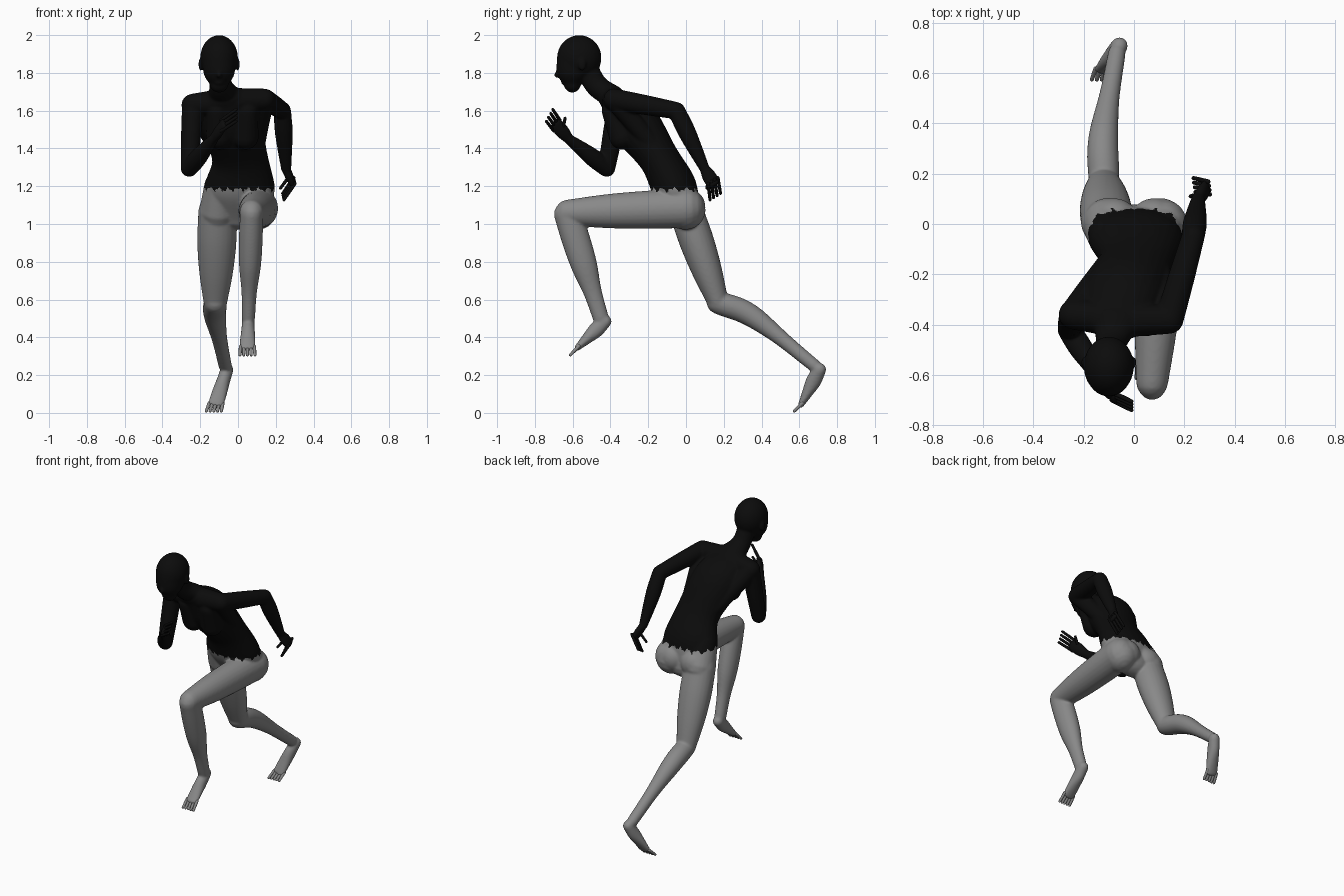
import bpy, bmesh, math
from mathutils import Vector, Matrix

default_cube = bpy.data.objects.get("Cube")
if default_cube:
    bpy.data.objects.remove(default_cube)


def make_material(name, value):
    colour = (value, value, value, 1)
    material = bpy.data.materials.new(name)
    material.use_nodes = True
    material.diffuse_color = colour
    material.node_tree.nodes["Principled BSDF"].inputs["Base Color"].default_value = colour
    return material


grey = make_material("mid grey", .25)
black = make_material("near black", .0035)
body_mesh = bmesh.new()
digit_mesh = bmesh.new()
ACROSS = Vector((1, 0, 0))


def spline(values, count):
    """Even samples of a smooth curve through numbers or vectors."""
    first, last = values[0], values[-1]
    padded = [2 * first - values[1], *values, 2 * last - values[-2]]
    samples = []
    for k in range(count):
        t = k / (count - 1) * (len(values) - 1)
        i = min(int(t), len(values) - 2)
        t -= i
        a, b, c, d = padded[i:i + 4]
        samples.append(b + (c - a) * t / 2 + (a - b * 2.5 + c * 2 - d / 2) * t ** 2
                       + (b * 3 - a - c * 3 + d) * t ** 3 / 2)
    return samples


def limb(joints, widths, depths=None, flat=1, side=ACROSS, sides=24, count=20, bm=body_mesh):
    """Round-ended tube through the joints, with widths measured along side."""
    centres = spline([Vector(j) for j in joints], count)
    wide = spline(widths, count)
    deep = spline(depths, count) if depths else [w * flat for w in wide]
    rings = []
    for i, centre in enumerate(centres):
        along = (centres[min(i + 1, count - 1)] - centres[max(i - 1, 0)]).normalized()
        u = (side - along * side.dot(along)).normalized()
        v = along.cross(u)
        bulge = along * min(wide[i], deep[i])
        tilts = [0]
        if i == 0:
            tilts = [-1.45, -1.1, -.8, -.4, 0]
        elif i == count - 1:
            tilts = [0, .4, .8, 1.1, 1.45]
        for tilt in tilts:
            ring = []
            for k in range(sides):
                angle = math.tau * k / sides
                offset = u * wide[i] * math.cos(angle) + v * deep[i] * math.sin(angle)
                ring.append(bm.verts.new(centre + bulge * math.sin(tilt) + offset * math.cos(tilt)))
            rings.append(ring)
    for low, high in zip(rings, rings[1:]):
        for k in range(sides):
            n = (k + 1) % sides
            bm.faces.new((low[k], low[n], high[n], high[k]))
    bm.faces.new(rings[0][::-1])
    bm.faces.new(rings[-1])


def ball(centre, radii):
    placement = Matrix.Translation(centre) @ Matrix.Diagonal((*radii, 1))
    bmesh.ops.create_uvsphere(body_mesh, u_segments=24, v_segments=16, radius=1, matrix=placement)


def digits(base, tip, step, number):
    """Row of fingers or toes spaced along step."""
    for k in range(number):
        offset = step * (k - (number - 1) / 2)
        start = base.lerp(tip, -.2) + offset
        limb([start, tip + offset * 1.1], [.0095, .009, .008], sides=10, count=6,
             side=Vector((.3, .8, .5)), bm=digit_mesh)


def hand(wrist, knuckles, fingertips, thumb_tip, side):
    limb([wrist, knuckles], [.028, .039, .038], [.023, .023, .017], side=side)
    digits(knuckles, fingertips, side * .021, 4)
    digits(wrist.lerp(knuckles, .5), thumb_tip, side, 1)


def arm(shoulder, elbow, wrist):
    limb([shoulder, elbow], [.057, .053, .046])
    limb([elbow, wrist], [.046, .048, .039, .027])


def foot(heel, sole, toe):
    limb([heel, sole], [.034, .036, .041, .043], [.035, .041, .029, .016])
    digits(sole, toe, ACROSS * .018, 5)


# Torso, shoulders and neck
limb([(0, 0, 1.05), (.01, -.06, 1.19), (.01, -.145, 1.35), (-.04, -.28, 1.54), (-.08, -.39, 1.66)],
     [.14, .185, .148, .16, .125], [.08, .118, .107, .13, .07], count=30)
left_shoulder = Vector((.14, -.38, 1.66))
right_shoulder = Vector((-.24, -.36, 1.63))
limb([left_shoulder, (-.05, -.38, 1.65), right_shoulder], [.057, .068, .06], side=Vector((0, 1, 0)))
limb([(-.07, -.38, 1.67), (-.09, -.47, 1.73), (-.1, -.53, 1.83)], [.1, .062, .058], [.06, .06, .06])

# Back muscles, chest, hips and buttocks
limb([right_shoulder, (-.1, -.16, 1.4)], [.058, .055, .05])
limb([left_shoulder, (.09, -.16, 1.4)], [.055, .05, .05])
for s in (-1, 1):
    limb([(s * .08 - .03, -.395, 1.6), (s * .07 - .03, -.34, 1.46)], [.055, .07], flat=.95)
    limb([(s * .1, -.06, 1.2), (s * .105, .0, 1.07)], [.08, .1], flat=1.05)
    ball((s * .08, .015, 1.09), (.095, .088, .095))

# Head with jaw, nose, lips and ears
head = Vector((-.1, -.565, 1.88))
ball(head, (.1, .118, .12))
limb([head - Vector((0, .025, .01)), head - Vector((0, .035, .09)), head - Vector((0, .037, .14))],
     [.09, .08, .05], [.095, .083, .045])
limb([head - Vector((0, .108, .06)), head - Vector((0, .12, .093))], [.009, .014])
ball(head - Vector((0, .08, .132)), (.026, .016, .012))
for s in (-1, 1):
    ball(head + Vector((s * .098, .015, -.035)), (.012, .022, .034))

# Left arm, swung back
left_wrist = Vector((.255, .1, 1.29))
arm(left_shoulder, Vector((.235, -.05, 1.6)), left_wrist)
hand(left_wrist, Vector((.288, .145, 1.215)), Vector((.24, .155, 1.145)),
     Vector((.225, .11, 1.19)), Vector((-.1, .8, .5)))

# Right arm, bent forward
right_wrist = Vector((-.13, -.62, 1.45))
arm(right_shoulder, Vector((-.258, -.42, 1.295)), right_wrist)
hand(right_wrist, Vector((-.075, -.69, 1.53)), Vector((-.01, -.722, 1.575)),
     Vector((-.06, -.64, 1.56)), Vector((0, -.5, -.9)))

# Left leg, raised forward
calf = [.061, .063, .058, .041, .035]
left_knee = (.072, -.628, 1.06)
limb([(.115, 0, 1.083), left_knee], [.098, .094, .084, .064], flat=1.07)
limb([left_knee, (.055, -.45, .5)], calf, flat=1.2)
foot(Vector((.055, -.428, .485)), Vector((.05, -.575, .345)), Vector((.05, -.612, .307)))

# Right leg, pushing off behind
right_knee = (-.12, .17, .585)
limb([(-.108, 0, 1.07), right_knee], [.102, .104, .09, .063], flat=.88)
limb([right_knee, (-.12, .36, .505), (-.068, .68, .25)], calf)
foot(Vector((-.058, .708, .23)), Vector((-.118, .61, .045)), Vector((-.128, .574, .01)))


def is_dark(point):
    """Upper body above a ragged hip line, plus the lowered left hand."""
    if point.x > .207 and point.y > .03:
        return True
    if point.y < -.19:
        return point.z > 1.195
    angle = math.atan2(point.x, point.y + .07)
    ragged = abs(angle * 2.6 % 1 - .5) + abs(angle * 6 % 1 - .5) / 2
    return point.z > 1.165 + ragged * .045 + max(0, -point.x - .1) / 10


def add_object(name, bm):
    bmesh.ops.recalc_face_normals(bm, faces=bm.faces)
    mesh = bpy.data.meshes.new(name)
    bm.to_mesh(mesh)
    bm.free()
    obj = bpy.data.objects.new(name, mesh)
    bpy.context.scene.collection.objects.link(obj)
    return obj


def finish(mesh):
    """Smooth shading and the two colours."""
    mesh.materials.clear()
    mesh.materials.append(grey)
    mesh.materials.append(black)
    for face in mesh.polygons:
        face.use_smooth = True
        face.material_index = int(is_dark(face.center))


# Fuse the body into one smooth skin; fingers and toes stay crisp
body = add_object("body", body_mesh)
remesh = body.modifiers.new("fuse", "REMESH")
remesh.mode = "VOXEL"
remesh.voxel_size = .006
soften = body.modifiers.new("soften", "SMOOTH")
soften.iterations = 14
bpy.context.view_layer.update()
body.data = bpy.data.meshes.new_from_object(body.evaluated_get(bpy.context.evaluated_depsgraph_get()))
body.modifiers.clear()
finish(body.data)
finish(add_object("fingers_and_toes", digit_mesh).data)
